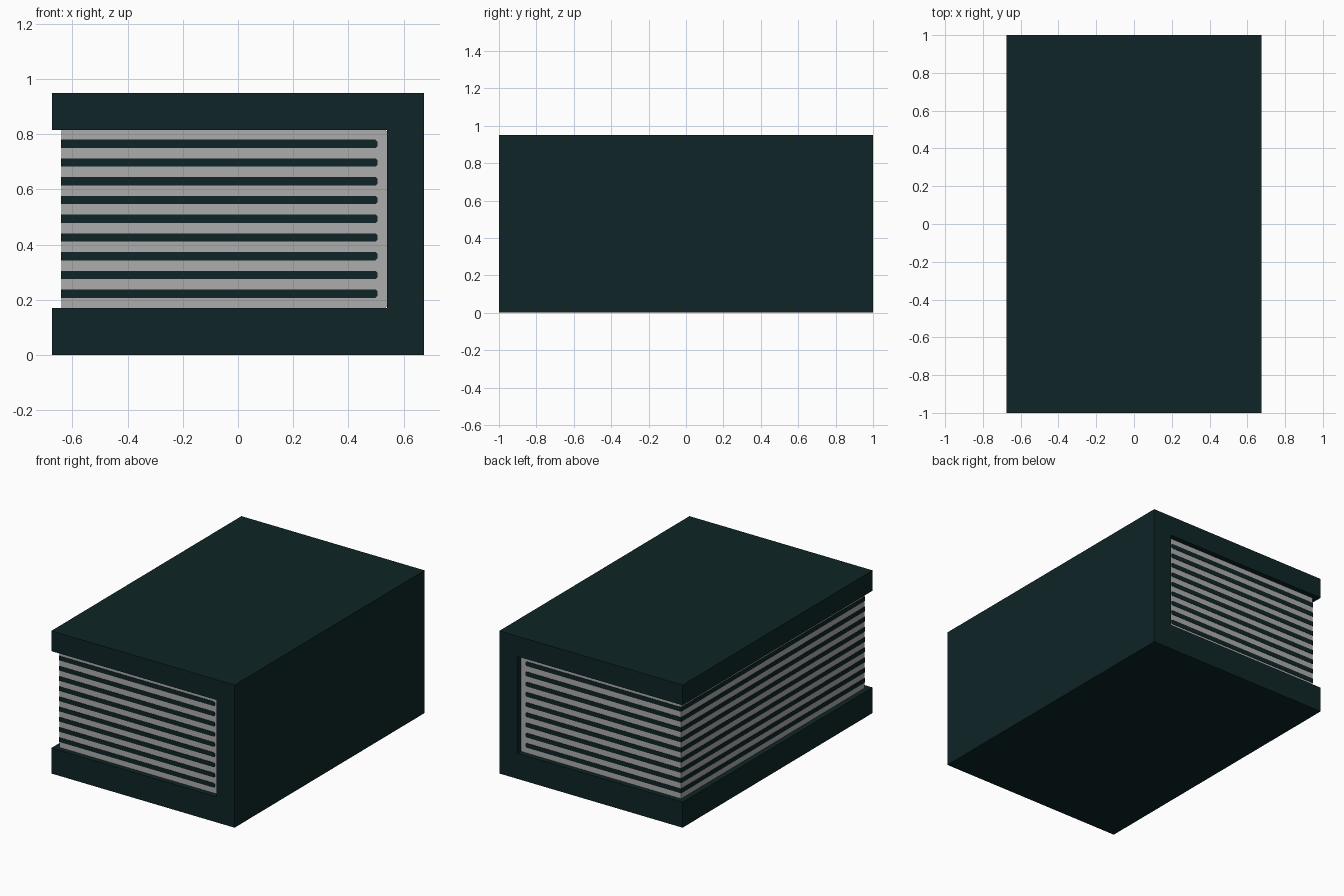
import bpy
import bmesh

if "Cube" in bpy.data.objects:
    bpy.data.objects.remove(bpy.data.objects["Cube"], do_unlink=True)


def make_material(name, rgb):
    mat = bpy.data.materials.new(name)
    mat.use_nodes = True
    mat.diffuse_color = (*rgb, 1)
    mat.node_tree.nodes["Principled BSDF"].inputs["Base Color"].default_value = (*rgb, 1)
    return mat


def extrude_profile(name, profile, half_length, mat):
    """Prism with an x-z outline, running from -half_length to +half_length in y."""
    bm = bmesh.new()
    face = bm.faces.new([bm.verts.new((x, -half_length, z)) for x, z in profile])
    result = bmesh.ops.extrude_face_region(bm, geom=[face])
    verts = [v for v in result["geom"] if isinstance(v, bmesh.types.BMVert)]
    bmesh.ops.translate(bm, verts=verts, vec=(0, 2 * half_length, 0))
    bmesh.ops.recalc_face_normals(bm, faces=bm.faces)
    mesh = bpy.data.meshes.new(name)
    bm.to_mesh(mesh)
    bm.free()
    mesh.materials.append(mat)
    obj = bpy.data.objects.new(name, mesh)
    bpy.context.collection.objects.link(obj)
    return obj


def slab_profile(x0, x1, z0, z1, c):
    """Rectangle with both corners on the spine side chamfered by c."""
    return [(x0, z0), (x1 - c, z0), (x1, z0 + c), (x1, z1 - c), (x1 - c, z1), (x0, z1)]


cover_green = make_material("dark teal cover", (0.0045, 0.018, 0.0195))
page_grey = make_material("page grey", (0.42, 0.415, 0.415))

W, H = 0.675, 0.95                 # cover half width and height
BOTTOM, TOP, SPINE = 0.17, 0.815, 0.54
PAGE_EDGE, PAGE_HALF = -0.64, 0.965

# Cover: two boards joined by the spine on the +x side
extrude_profile("book_cover", [
    (-W, 0), (W, 0), (W, H), (-W, H),
    (-W, TOP), (SPINE, TOP), (SPINE, BOTTOM), (-W, BOTTOM)], 1.0, cover_green)

# Page block, set back from the cover on its three open sides
extrude_profile("page_block", slab_profile(PAGE_EDGE, SPINE, BOTTOM, TOP, 0.006),
                PAGE_HALF, page_grey)

# Dark page lines wrapping around the three open sides
LINES, LIFT = 9, 0.002
for i in range(LINES):
    z = 0.222 + i * 0.0679
    extrude_profile(f"page_line_{i + 1}",
                    slab_profile(PAGE_EDGE - LIFT, 0.505, z - 0.015, z + 0.015, 0.006),
                    PAGE_HALF + LIFT, cover_green)
